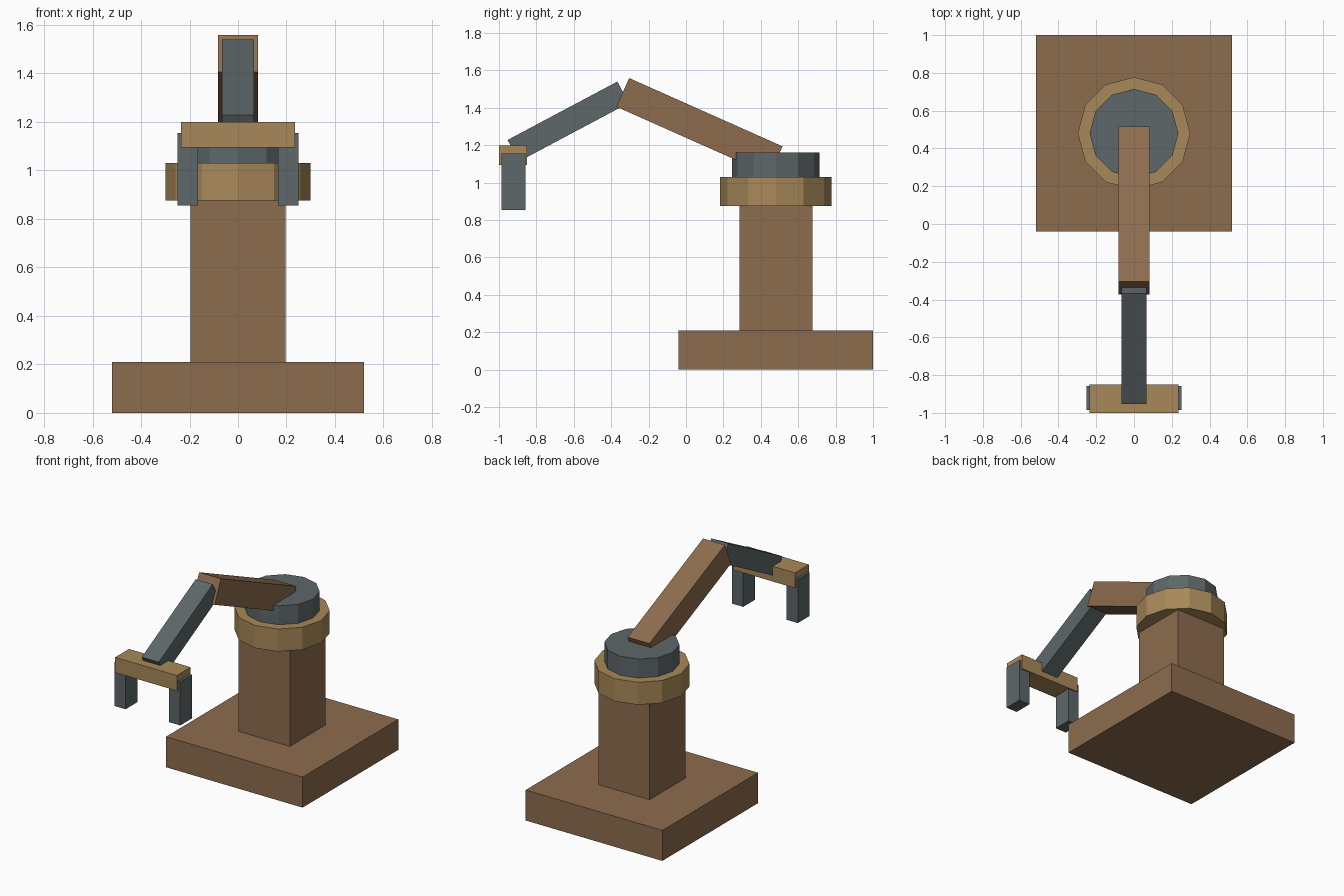
import bpy
from math import radians

if "Cube" in bpy.data.objects:
    bpy.data.objects.remove(bpy.data.objects["Cube"])


def material(name, rgb):
    m = bpy.data.materials.new(name)
    m.diffuse_color = (*rgb, 1)
    m.use_nodes = True
    m.node_tree.nodes["Principled BSDF"].inputs["Base Color"].default_value = m.diffuse_color
    return m


BROWN = material("brown", (0.27, 0.15, 0.077))
GOLD = material("gold", (0.39, 0.25, 0.10))
GREY = material("slate", (0.11, 0.135, 0.14))


def finish(name, mat):
    ob = bpy.context.object
    ob.name = name
    ob.data.materials.append(mat)
    return ob


def box(name, loc, size, mat, tilt=0):
    bpy.ops.mesh.primitive_cube_add(size=1, location=loc, rotation=(radians(tilt), 0, 0))
    ob = finish(name, mat)
    ob.scale = size
    return ob


def disc(name, radius, z0, z1, mat):
    bpy.ops.mesh.primitive_cylinder_add(vertices=12, radius=radius, depth=z1 - z0,
                                        location=(0, 0.48, (z0 + z1) / 2))
    return finish(name, mat)


# Base and column
box("base", (0, 0.48, 0.105), (1.04, 1.04, 0.21), BROWN)
box("column", (0, 0.48, 0.545), (0.39, 0.39, 0.67), BROWN)

# Turntable
disc("collar", 0.298, 0.875, 1.03, GOLD)
disc("turntable", 0.235, 1.03, 1.16, GREY)

# Arm segments
box("upper_arm", (0, 0.072, 1.30), (0.166, 0.898, 0.168), BROWN, -24)
box("forearm", (0, -0.63, 1.327), (0.13, 0.665, 0.13), GREY, 28)

# Gripper
box("palm", (0, -0.925, 1.147), (0.47, 0.15, 0.105), GOLD)
for side, label in ((-1, "left"), (1, "right")):
    box(label + "_finger", (side * 0.208, -0.922, 1.005), (0.085, 0.128, 0.30), GREY)
